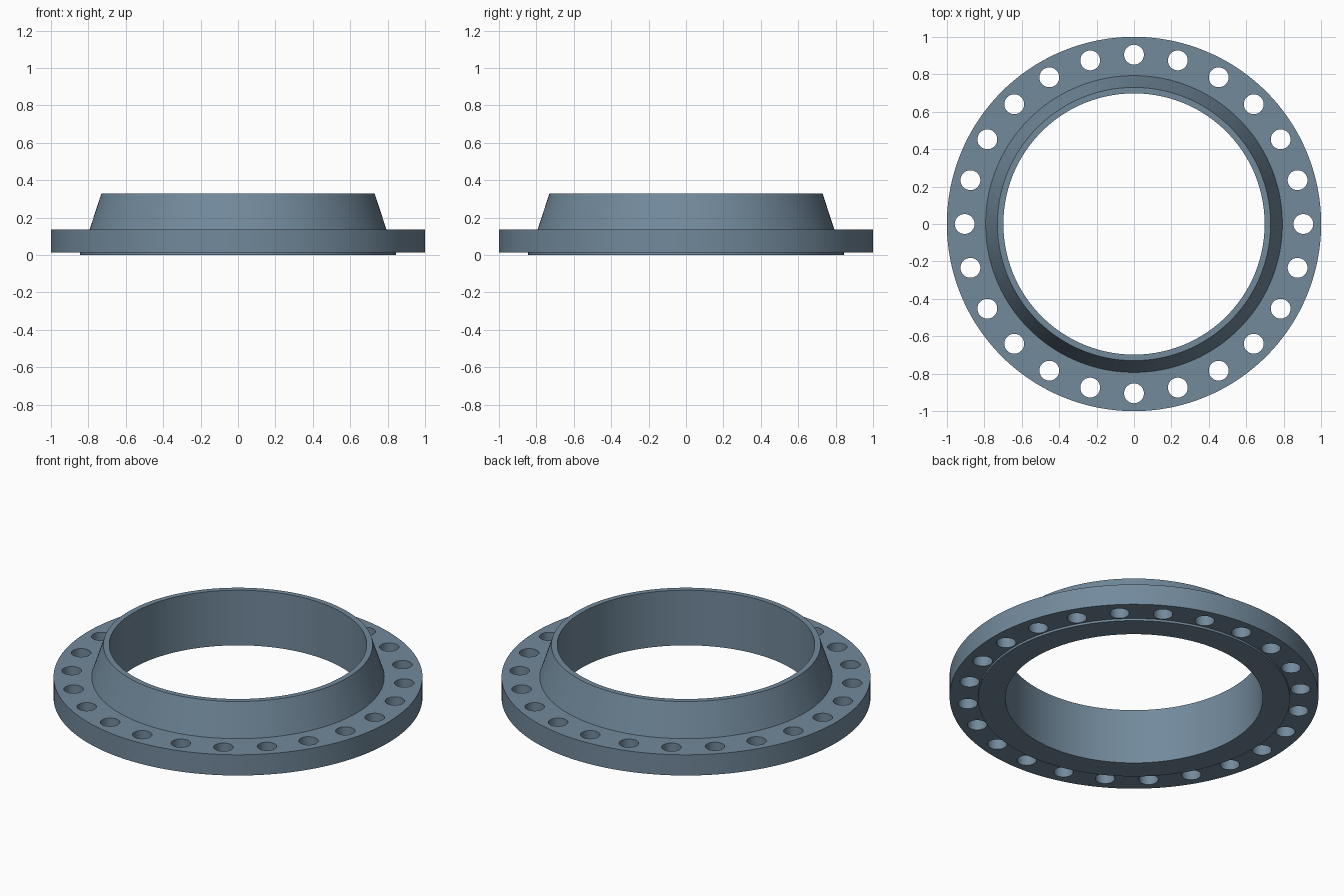
import bpy, bmesh
from math import cos, sin, tau, radians

if "Cube" in bpy.data.objects:
    bpy.data.objects.remove(bpy.data.objects["Cube"])

SEGMENTS = 192
HOLES = 24


def new_object(name, bm):
    bmesh.ops.recalc_face_normals(bm, faces=bm.faces)
    mesh = bpy.data.meshes.new(name)
    bm.to_mesh(mesh)
    bm.free()
    mesh.materials.append(steel)
    obj = bpy.data.objects.new(name, mesh)
    bpy.context.collection.objects.link(obj)
    return obj


def lathe(name, profile):
    """Revolve a closed (radius, z) profile around the z axis."""
    bm = bmesh.new()
    rings = [[bm.verts.new((r * cos(tau * i / SEGMENTS), r * sin(tau * i / SEGMENTS), z))
              for r, z in profile] for i in range(SEGMENTS)]
    n = len(profile)
    for i, a in enumerate(rings):
        b = rings[(i + 1) % SEGMENTS]
        for j in range(n):
            k = (j + 1) % n
            bm.faces.new((a[j], b[j], b[k], a[k]))
    return new_object(name, bm)


# Blue-grey steel
steel = bpy.data.materials.new("blue_grey_steel")
steel.diffuse_color = (0.168, 0.252, 0.33, 1.0)
steel.use_nodes = True
steel.node_tree.nodes["Principled BSDF"].inputs["Base Color"].default_value = steel.diffuse_color

# Flange body: raised face, bolting plate, tapered neck and straight bore
flange = lathe("weld_neck_flange", [
    (0.698, 0.0), (0.845, 0.0), (0.845, 0.013), (1.0, 0.013),
    (1.0, 0.137), (0.793, 0.137), (0.73, 0.33), (0.698, 0.33)])

# Bolt hole cutters on the bolt circle
bm = bmesh.new()
for i in range(HOLES):
    a = tau * i / HOLES
    ret = bmesh.ops.create_cone(bm, cap_ends=True, segments=48,
                                radius1=0.053, radius2=0.053, depth=0.4)
    bmesh.ops.translate(bm, verts=ret["verts"],
                        vec=(0.905 * cos(a), 0.905 * sin(a), 0.075))
cutter = new_object("bolt_hole_cutter", bm)
cutter.hide_render = True

# Drill the holes
mod = flange.modifiers.new("bolt_holes", "BOOLEAN")
mod.operation = "DIFFERENCE"
mod.solver = "EXACT"
mod.object = cutter
bpy.context.view_layer.objects.active = flange
flange.select_set(True)
bpy.ops.object.modifier_apply(modifier=mod.name)
bpy.data.objects.remove(cutter)

# Smooth curved walls, crisp edges
bpy.ops.object.shade_smooth_by_angle(angle=radians(12))
